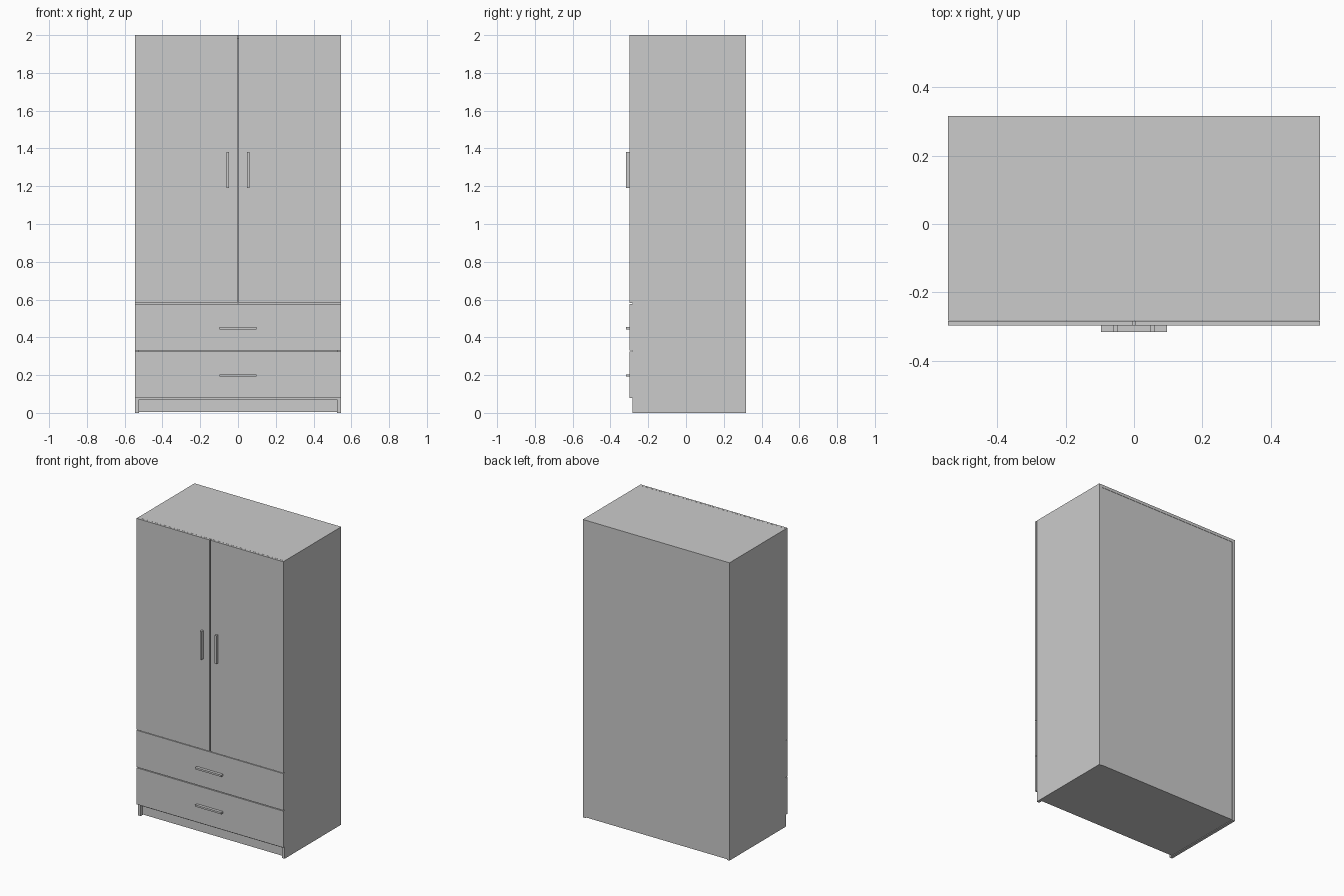
import bpy
import bmesh

if "Cube" in bpy.data.objects:
    bpy.data.objects.remove(bpy.data.objects["Cube"])

# Single painted finish
grey = bpy.data.materials.new("light_grey")
grey.use_nodes = True
colour = (0.6, 0.6, 0.6, 1)
grey.diffuse_color = colour
grey.node_tree.nodes["Principled BSDF"].inputs["Base Color"].default_value = colour


def board(name, x, y, z):
    """Box spanning the given (min, max) range on each axis."""
    bm = bmesh.new()
    bmesh.ops.create_cube(bm, size=1)
    for v in bm.verts:
        v.co = [r[0] if c < 0 else r[1] for c, r in zip(v.co, (x, y, z))]
    mesh = bpy.data.meshes.new(name)
    bm.to_mesh(mesh)
    bm.free()
    mesh.materials.append(grey)
    obj = bpy.data.objects.new(name, mesh)
    bpy.context.collection.objects.link(obj)
    return obj


W, T = 0.545, 0.02             # half width, board thickness
FRONT, BACK = -0.283, 0.317    # carcass depth
FACE, PULL = -0.298, -0.317    # door front, handle front
INNER = (T - W, W - T)
DOOR_Z = 0.581

# Carcass
board("top_panel", INNER, (FRONT, BACK), (2 - T, 2))
board("back_panel", INNER, (BACK - T, BACK - 0.002), (0.004, 2 - T))
board("bottom_panel", INNER, (FRONT + T, BACK - T), (0.004, T))
board("cabinet_floor", INNER, (FRONT, BACK - T), (0.07, 0.07 + T))
board("middle_shelf", INNER, (FRONT, BACK - T), (DOOR_Z - T, DOOR_Z))
board("plinth", INNER, (FRONT + T, FRONT + 2 * T), (0.004, 0.07))

# Sides, doors and upright handles
for side, s in (("right", -1), ("left", 1)):
    def span(a, b):
        return tuple(sorted((s * a, s * b)))
    board(side + "_side_panel", span(W - T, W), (FRONT, BACK), (0, 2))
    board(side + "_door", span(0.003, W), (FACE, FRONT - 0.001), (DOOR_Z, 2))
    board(side + "_door_handle", span(0.048, 0.061), (PULL, FACE), (1.19, 1.38))

# Drawer fronts and level handles
for name, low, high in (("lower", 0.08, 0.325), ("upper", 0.33, 0.577)):
    mid = (low + high) / 2 - 0.005
    board(name + "_drawer_front", (-W, W), (FACE, FRONT - 0.001), (low, high))
    board(name + "_drawer_handle", (-0.097, 0.097), (PULL, FACE),
          (mid - 0.006, mid + 0.006))
